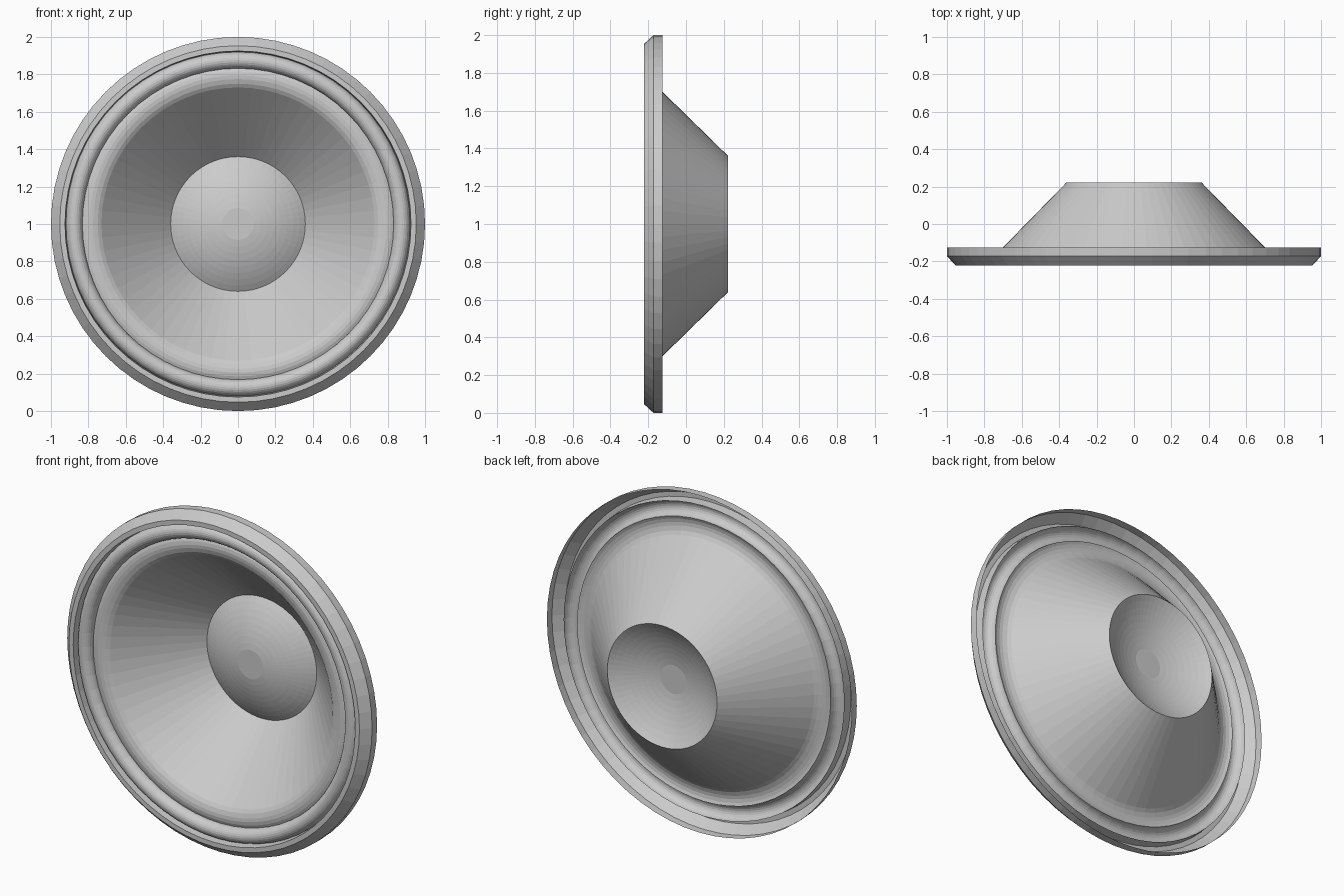
import bpy, math

if "Cube" in bpy.data.objects:
    bpy.data.objects.remove(bpy.data.objects["Cube"])

SEGMENTS = 64


def lathe(name, profile, cap=False):
    """Spin (radius, y) points about the y axis at height z = 1."""
    verts, faces = [], []
    for r, y in profile:
        for i in range(SEGMENTS):
            a = 2 * math.pi * i / SEGMENTS
            verts.append((r * math.cos(a), y, 1 + r * math.sin(a)))
    for k in range(len(profile) - 1):
        for i in range(SEGMENTS):
            j = (i + 1) % SEGMENTS
            a, b = k * SEGMENTS, (k + 1) * SEGMENTS
            faces.append((a + i, a + j, b + j, b + i))
    if cap:
        start = (len(profile) - 1) * SEGMENTS
        faces.append(tuple(range(start, start + SEGMENTS)))
    mesh = bpy.data.meshes.new(name)
    mesh.from_pydata(verts, [], faces)
    mesh.update()
    obj = bpy.data.objects.new(name, mesh)
    bpy.context.collection.objects.link(obj)
    return obj


def arc(r0, r1, y, depth, steps):
    """Half-round bulge towards the front between two radii."""
    pts = []
    for i in range(steps + 1):
        t = math.pi * i / steps
        r = (r0 + r1) / 2 + (r0 - r1) / 2 * math.cos(t)
        pts.append((r, y - depth * math.sin(t)))
    return pts


# Outer rim: open-backed band, chamfer, narrow front face and inner step
lathe("outer_rim", [(1.0, -0.125), (1.0, -0.172), (0.953, -0.223),
                    (0.925, -0.223), (0.92, -0.168)])

# Flexible surround: rounded roll
lathe("surround_roll", arc(0.92, 0.832, -0.168, 0.047, 12))

# Gently curved lip leading from the roll into the cone
lathe("cone_lip", [(0.832, -0.168), (0.815, -0.175), (0.795, -0.178),
                   (0.775, -0.176), (0.75, -0.168), (0.73, -0.155)])

# Straight-sided cone
lathe("cone", [(0.73, -0.155), (0.36, 0.223)])

# Dust cap: shallow spherical dome bulging towards the front
R, H = 0.36, 0.112
ball = (R * R + H * H) / (2 * H)
rim_angle = math.asin(R / ball)
flat_angle = math.asin(0.085 / ball)
RINGS = 8
dome = []
for i in range(RINGS + 1):
    a = rim_angle + (flat_angle - rim_angle) * i / RINGS
    dome.append((ball * math.sin(a), 0.223 - H + ball * (1 - math.cos(a))))
lathe("dust_cap", dome, cap=True)
